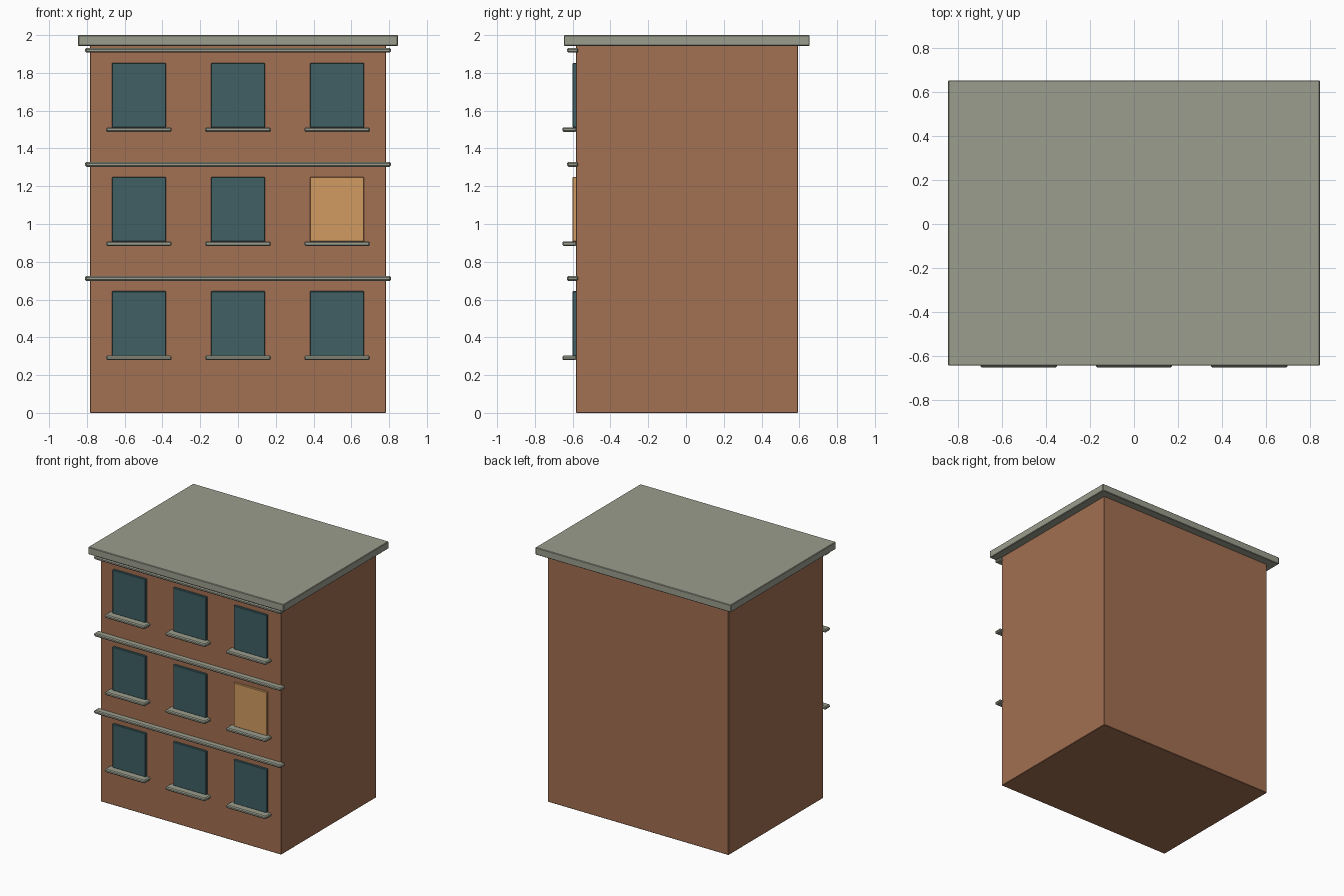
import bpy

if "Cube" in bpy.data.objects:
    bpy.data.objects.remove(bpy.data.objects["Cube"], do_unlink=True)


def material(name, rgb):
    m = bpy.data.materials.new(name)
    m.use_nodes = True
    color = (*rgb, 1)
    m.diffuse_color = color
    m.node_tree.nodes["Principled BSDF"].inputs["Base Color"].default_value = color
    return m


brick = material("brick", (0.36, 0.16, 0.085))
stone = material("stone", (0.33, 0.34, 0.27))
glass = material("dark glass", (0.05, 0.115, 0.125))
lit_glass = material("lit glass", (0.64, 0.33, 0.12))


def box(name, x, y, z, mat, bevel=0.0):
    """Box from (min, max) ranges, with an optional chamfer."""
    bpy.ops.mesh.primitive_cube_add(size=1, location=[sum(r) / 2 for r in (x, y, z)])
    ob = bpy.context.object
    ob.name = name
    ob.scale = [r[1] - r[0] for r in (x, y, z)]
    bpy.ops.object.transform_apply(location=False, rotation=False, scale=True)
    ob.data.materials.append(mat)
    if bevel:
        mod = ob.modifiers.new("Bevel", "BEVEL")
        mod.width = bevel
        mod.segments = 1
    return ob


# Main block and roof slab
front = -0.583
box("brick_walls", (-0.783, 0.783), (front, 0.592), (0, 1.945), brick, 0.003)
box("roof_slab", (-0.847, 0.847), (-0.646, 0.655), (1.943, 2.0), stone, 0.004)

# Three storeys, each with windows, sills and a stone band above
storey = 0.604
columns = {"right": -0.525, "middle": 0, "left": 0.525}
for floor in range(3):
    base = floor * storey
    for side, x in columns.items():
        mat = lit_glass if (floor == 1 and side == "left") else glass
        label = f"{side}_{floor + 1}"
        box(f"window_{label}", (x - 0.143, x + 0.143), (-0.6, front + 0.006),
            (base + 0.302, base + 0.644), mat, 0.003)
        box(f"sill_{label}", (x - 0.174, x + 0.174), (-0.655, front + 0.004),
            (base + 0.279, base + 0.304), stone, 0.007)
    box(f"stone_band_{floor + 1}", (-0.81, 0.81), (-0.63, -0.571),
        (base + 0.699, base + 0.724), stone, 0.007)
